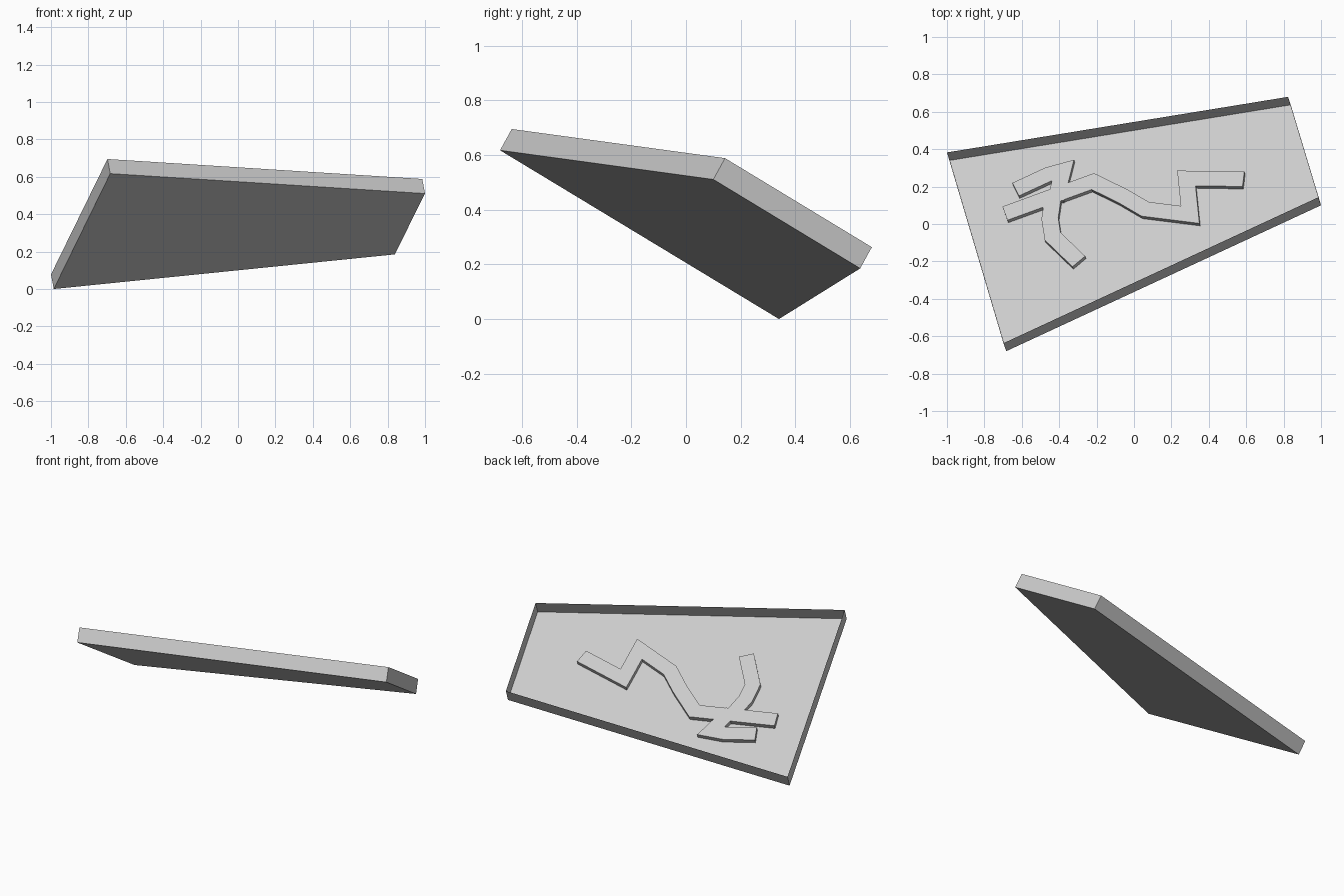
import bpy, bmesh
from mathutils import Vector

if "Cube" in bpy.data.objects:
    bpy.data.objects.remove(bpy.data.objects["Cube"])

# Tilted plane of the tray floor
A = Vector((-0.985, 0.34, 0.0))
B = Vector((-0.683, -0.68, 0.617))
D = Vector((0.838, 0.637, 0.185))
N = (B - A).cross(D - A).normalized()
WALL, RAISE = 0.09, 0.028


def on_plane(x, y, h=0.0):
    """Point at plan position x, y lying h above the tilted floor."""
    d = N.dot(A) + h
    return Vector((x, y, (d - N.x * x - N.y * y) / N.z))


def make_object(name, bm):
    bmesh.ops.recalc_face_normals(bm, faces=bm.faces)
    mesh = bpy.data.meshes.new(name)
    bm.to_mesh(mesh)
    bm.free()
    ob = bpy.data.objects.new(name, mesh)
    bpy.context.collection.objects.link(ob)
    return ob


# Open tray: sheet floor with four upright sheet walls
bm = bmesh.new()
corners = [A, B, on_plane(1.0, 0.10), D]
low = [bm.verts.new(c) for c in corners]
high = [bm.verts.new(c + N * WALL) for c in corners]
bm.faces.new(low)
for i in range(4):
    j = (i + 1) % 4
    bm.faces.new((low[i], low[j], high[j], high[i]))
make_object("tray", bm)


def ribbon(name, path, width=0.09):
    """Raised strip with mitred corners following a plan-view path."""
    pts = [on_plane(x, y, RAISE) for x, y in path]
    dirs = [(b - a).normalized() for a, b in zip(pts, pts[1:])]
    bm = bmesh.new()
    rings = []
    for i, p in enumerate(pts):
        s0 = N.cross(dirs[max(i - 1, 0)])
        s1 = N.cross(dirs[min(i, len(dirs) - 1)])
        m = (s0 + s1).normalized()
        m *= width / 2 / m.dot(s0)
        down = N * RAISE
        rings.append([bm.verts.new(v) for v in
                      (p + m, p - m, p - m - down, p + m - down)])
    for a, b in zip(rings, rings[1:]):
        for i in range(3):
            bm.faces.new((a[i], a[i + 1], b[i + 1], b[i]))
        bm.faces.new((a[3], a[0], b[0], b[3]))
    bm.faces.new(rings[0])
    bm.faces.new(rings[-1])
    make_object(name, bm)


# Branching raised pathway
ribbon("main_path", [(0.585, 0.24), (0.28, 0.245), (0.30, 0.05), (0.06, 0.08),
                     (-0.06, 0.15), (-0.22, 0.228), (-0.69, 0.057)])
ribbon("upper_branch", [(-0.633, 0.185), (-0.46, 0.265), (-0.38, 0.287), (-0.42, 0.13)])
ribbon("lower_branch", [(-0.435, 0.13), (-0.45, 0.03), (-0.435, -0.065), (-0.295, -0.2)])
